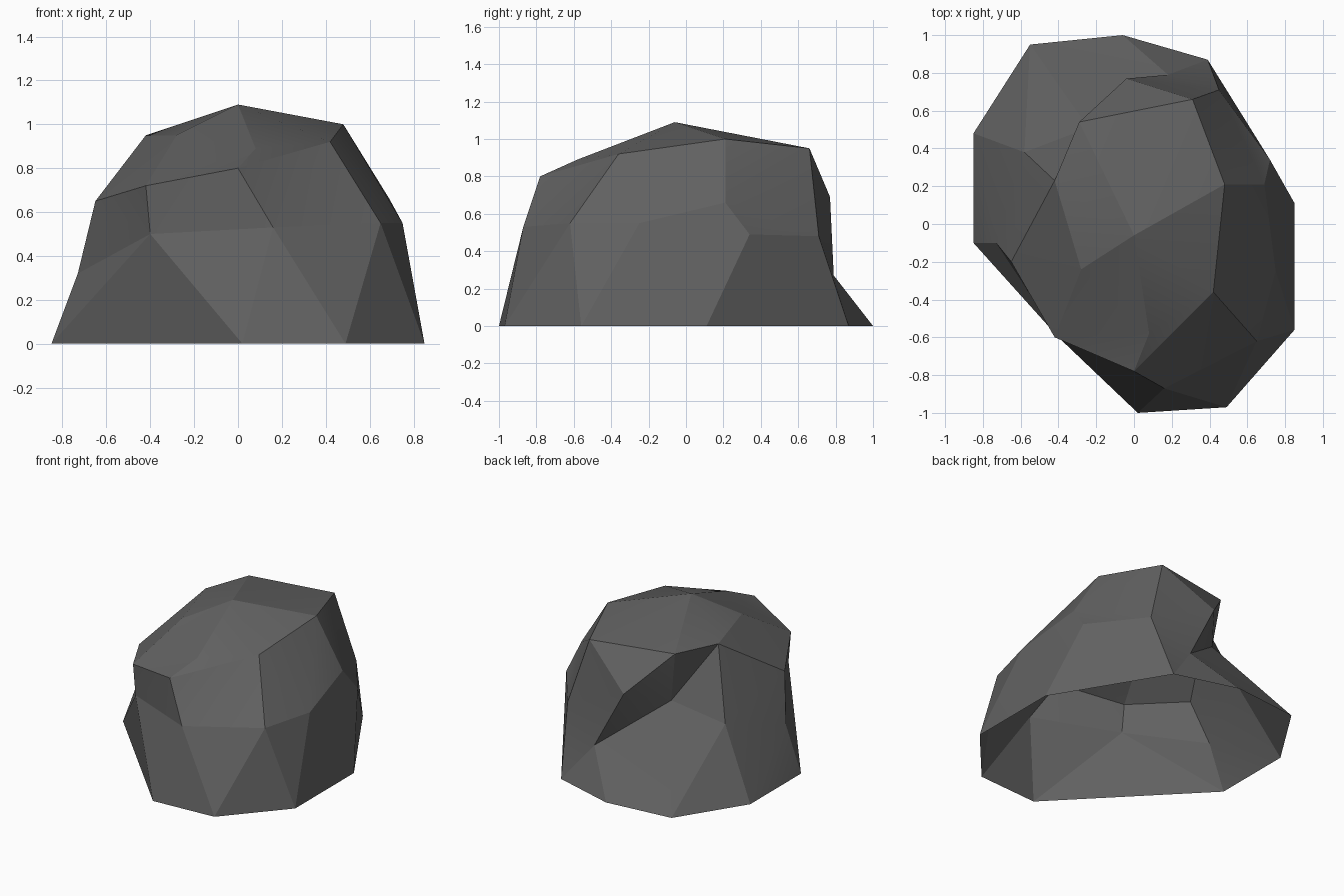
import bpy
import bmesh
import math

cube = bpy.data.objects.get("Cube")
if cube:
    bpy.data.objects.remove(cube, do_unlink=True)

# Stone colour
stone = bpy.data.materials.new("dark_grey_stone")
stone.use_nodes = True
colour = (.12, .12, .12, 1)
stone.diffuse_color = colour
shader = next(n for n in stone.node_tree.nodes if n.type == "BSDF_PRINCIPLED")
shader.inputs["Base Color"].default_value = colour
shader.inputs["Roughness"].default_value = .9

# Ground outline, counterclockwise from the front; the first corner carries two columns
outline = [(.02, -1), (.02, -1), (.49, -.97), (.85, -.56), (.85, .11),
           (.39, .87), (-.06, 1), (-.55, .95), (-.85, .48), (-.85, -.1)]
ground = [(x, y, 0) for x, y in outline]

# Waist of the rock, pushed in under the back ledge
waist = [(-.4, -.6, .5), (.16, -.87, .53), (.65, -.62, .55), (.75, -.25, .55),
         (.72, .34, .49), (.45, .71, .48), (.18, .79, .27), (-.24, .51, .6),
         (-.58, .38, .47), (-.73, -.1, .32)]

# Shoulder, with the overhanging ledge at the back
shoulder = [(-.42, -.6, .72), (0, -.78, .8), (.42, -.36, .92), (.48, .21, 1),
            (.69, .21, .66), (.31, .66, .95), (-.04, .77, .69), (-.29, .54, .96),
            (-.42, .23, .95), (-.65, -.2, .65)]

# Crown: the upper rim that fans in to the peak
peak = (0, -.06, 1.09)
brow_right, brow_left = (-.28, -.24, .95), (.08, -.58, .89)
crown = [brow_right, brow_left, shoulder[2], shoulder[3], shoulder[3],
         shoulder[5], shoulder[5], shoulder[7], shoulder[8], brow_right]

rings = [ground, waist, shoulder, crown, [peak] * len(ground)]


def loft(rings):
    """Bridge neighbouring rings, letting shared points collapse into triangles."""
    bm = bmesh.new()
    points = {}

    def vertex(co):
        if co not in points:
            points[co] = bm.verts.new(co)
        return points[co]

    for low, high in zip(rings, rings[1:]):
        for i in range(len(low)):
            j = (i + 1) % len(low)
            corners = [vertex(co) for co in (low[i], low[j], high[j], high[i])]
            corners = list(dict.fromkeys(corners))
            if len(corners) > 2:
                bm.faces.new(corners)
    bmesh.ops.triangulate(bm, faces=bm.faces[:], quad_method="SHORT_EDGE")
    return bm


# Rock shell, open underneath
mesh = bpy.data.meshes.new("rock")
bm = loft(rings)
bm.to_mesh(mesh)
bm.free()
mesh.materials.append(stone)
rock = bpy.data.objects.new("rock", mesh)
bpy.context.collection.objects.link(rock)

# Crisp facets, softened only across the slightest bends
bpy.ops.object.select_all(action="DESELECT")
rock.select_set(True)
bpy.context.view_layer.objects.active = rock
bpy.ops.object.shade_smooth_by_angle(angle=math.radians(15))
